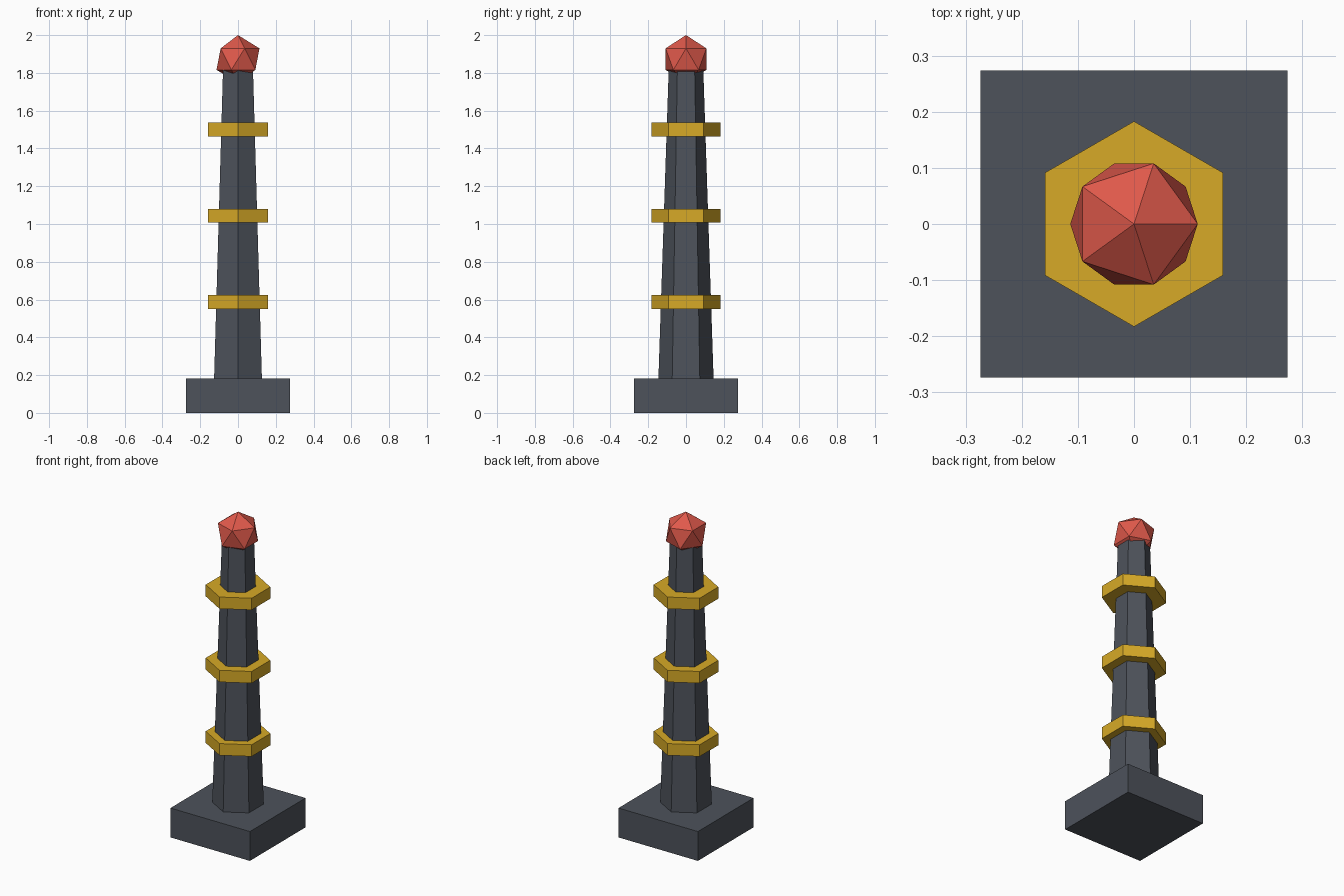
import bpy

cube = bpy.data.objects.get("Cube")
if cube:
    bpy.data.objects.remove(cube, do_unlink=True)


def material(name, rgb):
    mat = bpy.data.materials.new(name)
    mat.use_nodes = True
    color = (*rgb, 1.0)
    mat.diffuse_color = color
    mat.node_tree.nodes["Principled BSDF"].inputs["Base Color"].default_value = color
    return mat


def finish(name, mat):
    obj = bpy.context.object
    obj.name = obj.data.name = name
    obj.data.materials.append(mat)
    return obj


def hexagon(name, mat, bottom, top, r_bottom, r_top):
    """Six-sided prism or taper with corners on the y axis."""
    bpy.ops.mesh.primitive_cone_add(
        vertices=6, radius1=r_bottom, radius2=r_top, depth=top - bottom,
        location=(0, 0, (bottom + top) / 2))
    return finish(name, mat)


slate = material("slate grey", (0.075, 0.085, 0.105))
gold = material("gold", (0.68, 0.40, 0.02))
red = material("coral red", (0.74, 0.10, 0.07))

# Square plinth
BASE_WIDTH, BASE_HEIGHT = 0.548, 0.183
bpy.ops.mesh.primitive_cube_add(size=1, location=(0, 0, BASE_HEIGHT / 2))
base = finish("base", slate)
base.scale = (BASE_WIDTH, BASE_WIDTH, BASE_HEIGHT)

# Tapered hexagonal shaft
hexagon("shaft", slate, BASE_HEIGHT, 1.826, 0.146, 0.0913)

# Three evenly spaced collars
for i, level in enumerate(("lower", "middle", "upper")):
    z = 0.587 + i * 0.457
    hexagon(level + "_ring", gold, z - 0.0365, z + 0.0365, 0.183, 0.183)

# Faceted gem on top
GEM_RADIUS = 0.127
bpy.ops.mesh.primitive_ico_sphere_add(
    subdivisions=1, radius=GEM_RADIUS, location=(0, 0, 2 - GEM_RADIUS))
finish("gem", red)
